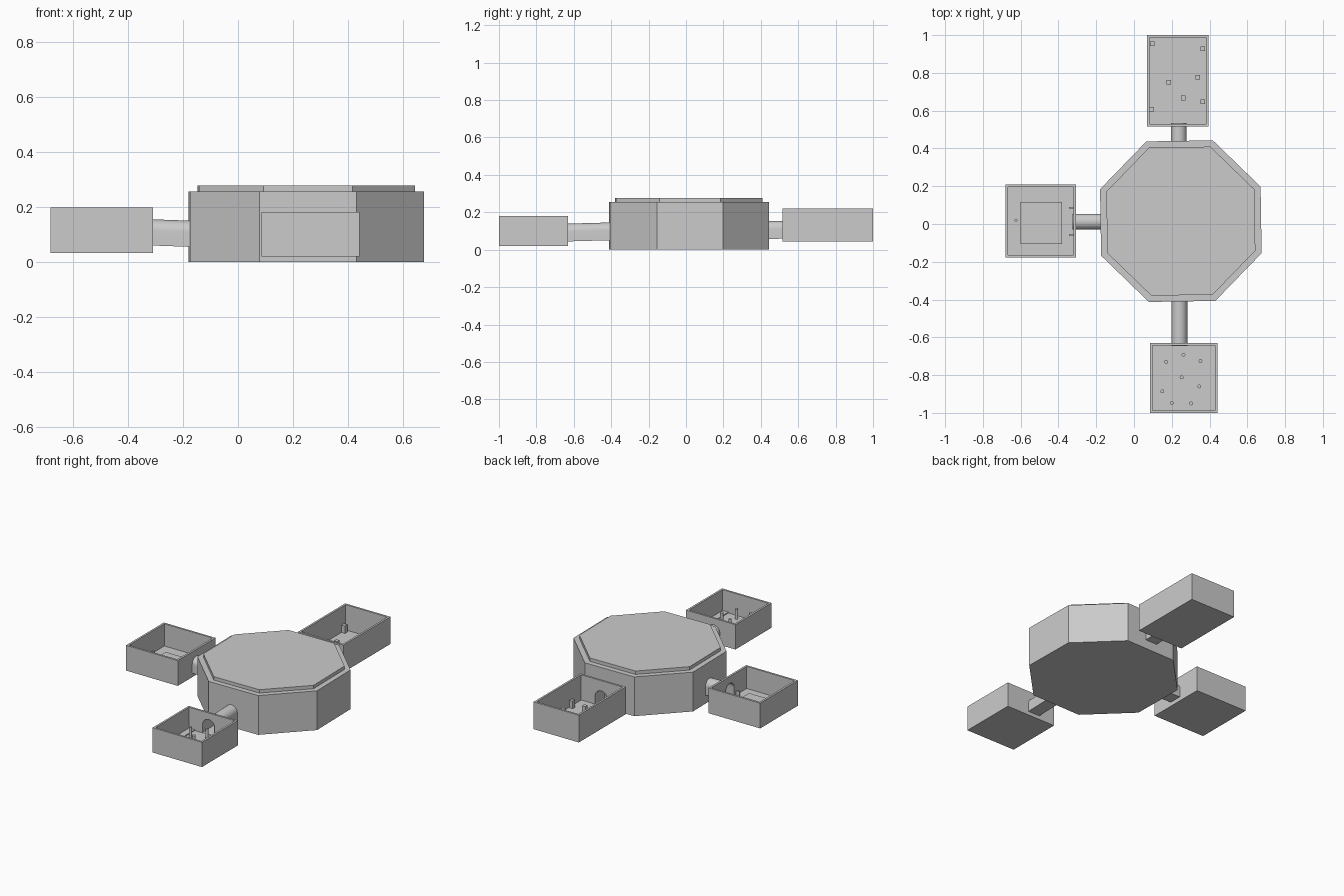
import bpy, bmesh, math
from mathutils import Vector, Matrix

if "Cube" in bpy.data.objects:
    bpy.data.objects.remove(bpy.data.objects["Cube"])

HUB = Vector((0.248, 0.015, 0))


def finish(name, bm):
    bmesh.ops.recalc_face_normals(bm, faces=bm.faces[:])
    mesh = bpy.data.meshes.new(name)
    bm.to_mesh(mesh)
    bm.free()
    ob = bpy.data.objects.new(name, mesh)
    bpy.context.collection.objects.link(ob)
    return ob


def box_bm(x0, x1, y0, y1, z0, z1):
    bm = bmesh.new()
    m = Matrix.Translation(((x0 + x1) / 2, (y0 + y1) / 2, (z0 + z1) / 2))
    bmesh.ops.create_cube(bm, size=1, matrix=m @ Matrix.Diagonal((x1 - x0, y1 - y0, z1 - z0, 1)))
    return bm


def top_face(bm):
    return max(bm.faces, key=lambda f: f.calc_center_median().z)


def inset_extrude(bm, thickness, dz):
    # inset the top face and move it up (step) or down (cavity)
    top = top_face(bm)
    bmesh.ops.inset_region(bm, faces=[top], thickness=thickness, use_even_offset=True)
    r = bmesh.ops.extrude_face_region(bm, geom=[top])
    verts = [v for v in r["geom"] if isinstance(v, bmesh.types.BMVert)]
    if top.is_valid:
        bmesh.ops.delete(bm, geom=[top], context='FACES_ONLY')
    bmesh.ops.translate(bm, verts=verts, vec=(0, 0, dz))


def arch(name, a, b, caps):
    # arched profile, 0.08 wide and 0.095 high, lofted from a to b
    a, b = Vector(a), Vector(b)
    d = b - a
    side = Vector((-d.y, d.x, 0)).normalized()
    prof = [(0.042, 0), (0.042, 0.053)]
    prof += [(0.042 * math.cos(t * math.pi / 16), 0.053 + 0.042 * math.sin(t * math.pi / 16)) for t in range(1, 16)]
    prof += [(-0.042, 0.053), (-0.042, 0)]
    bm = bmesh.new()
    rings = [[bm.verts.new(p + side * u + Vector((0, 0, h))) for u, h in prof] for p in (a, b)]
    n = len(prof)
    for i in range(n):
        j = (i + 1) % n
        bm.faces.new((rings[0][i], rings[0][j], rings[1][j], rings[1][i]))
    if caps:
        bm.faces.new(rings[0])
        bm.faces.new(rings[1])
    return finish(name, bm)


# octagonal hub with a raised inset lid
bm = bmesh.new()
bmesh.ops.create_cone(bm, cap_ends=True, segments=8, radius1=0.46, radius2=0.46, depth=0.255,
                      matrix=Matrix.Translation(HUB + Vector((0, 0, 0.1275))) @ Matrix.Rotation(math.radians(23.4), 4, 'Z'))
inset_extrude(bm, 0.033, 0.022)
finish("octagon_hub", bm)

# open rooms: bounds, floor thickness, tunnel end at the room and at the hub
rooms = {
    "left": ((-0.68, -0.308, -0.178, 0.21, 0.033, 0.197), 0.02, (-0.325, 0.012, 0.06), (-0.16, 0.012, 0.054)),
    "front": ((0.086, 0.441, -1.0, -0.63, 0.02, 0.181), 0.02, (0.24, -0.647, 0.044), (0.24, -0.39, 0.051)),
    "back": ((0.07, 0.395, 0.517, 1.0, 0.043, 0.22), 0.013, (0.237, 0.535, 0.059), (0.237, 0.42, 0.058)),
}
for name, (b, floor, a, c) in rooms.items():
    bm = box_bm(*b)
    inset_extrude(bm, 0.013, -(b[5] - b[4] - floor))
    room = finish(name + "_room", bm)

    # arched doorway through the wall
    d = Vector(c) - Vector(a)
    d.z = 0
    d.normalize()
    cutter = arch(name + "_door_cutter", Vector(a) - d * 0.02, Vector(a) + d * 0.04, True)
    cutter.hide_render = True
    mod = room.modifiers.new("door", 'BOOLEAN')
    mod.operation = 'DIFFERENCE'
    mod.solver = 'EXACT'
    mod.object = cutter
    bpy.context.view_layer.update()
    mesh = bpy.data.meshes.new_from_object(room.evaluated_get(bpy.context.evaluated_depsgraph_get()))
    room.modifiers.clear()
    room.data = mesh
    bpy.data.objects.remove(cutter)

    # arched tunnel to the hub
    tunnel = arch(name + "_tunnel", a, c, False)
    bpy.ops.object.select_all(action='DESELECT')
    tunnel.select_set(True)
    bpy.context.view_layer.objects.active = tunnel
    bpy.ops.object.shade_smooth_by_angle(angle=math.radians(35))

# left room: low platform, two door stubs and a small peg
finish("left_platform", box_bm(-0.6, -0.38, -0.105, 0.117, 0.045, 0.062))
for i, y in enumerate((-0.06, 0.085)):
    finish(f"left_door_stub_{i}", box_bm(-0.345, -0.318, y - 0.004, y + 0.004, 0.05, 0.08))


def peg(name, x, y, z, h, r):
    bm = bmesh.new()
    bmesh.ops.create_cone(bm, cap_ends=True, segments=12, radius1=r, radius2=r, depth=h,
                          matrix=Matrix.Translation((x, y, z + h / 2)))
    finish(name, bm)


peg("left_peg", -0.625, 0.02, 0.05, 0.05, 0.008)

# front room: side ledges and round pegs
for i, (x0, x1) in enumerate(((0.097, 0.14), (0.387, 0.43))):
    finish(f"front_ledge_{i}", box_bm(x0, x1, -0.988, -0.642, 0.036, 0.046))
for i, (x, y) in enumerate(((0.17, -0.73), (0.262, -0.692), (0.352, -0.725), (0.252, -0.812),
                            (0.15, -0.886), (0.345, -0.86), (0.2, -0.947), (0.302, -0.95))):
    peg(f"front_peg_{i}", x, y, 0.035, 0.07, 0.01)

# back room: square posts
for i, (x, y) in enumerate(((0.096, 0.955), (0.365, 0.928), (0.184, 0.75), (0.337, 0.778),
                            (0.26, 0.667), (0.365, 0.647), (0.095, 0.607))):
    finish(f"back_post_{i}", box_bm(x - 0.012, x + 0.012, y - 0.012, y + 0.012, 0.05, 0.105))
